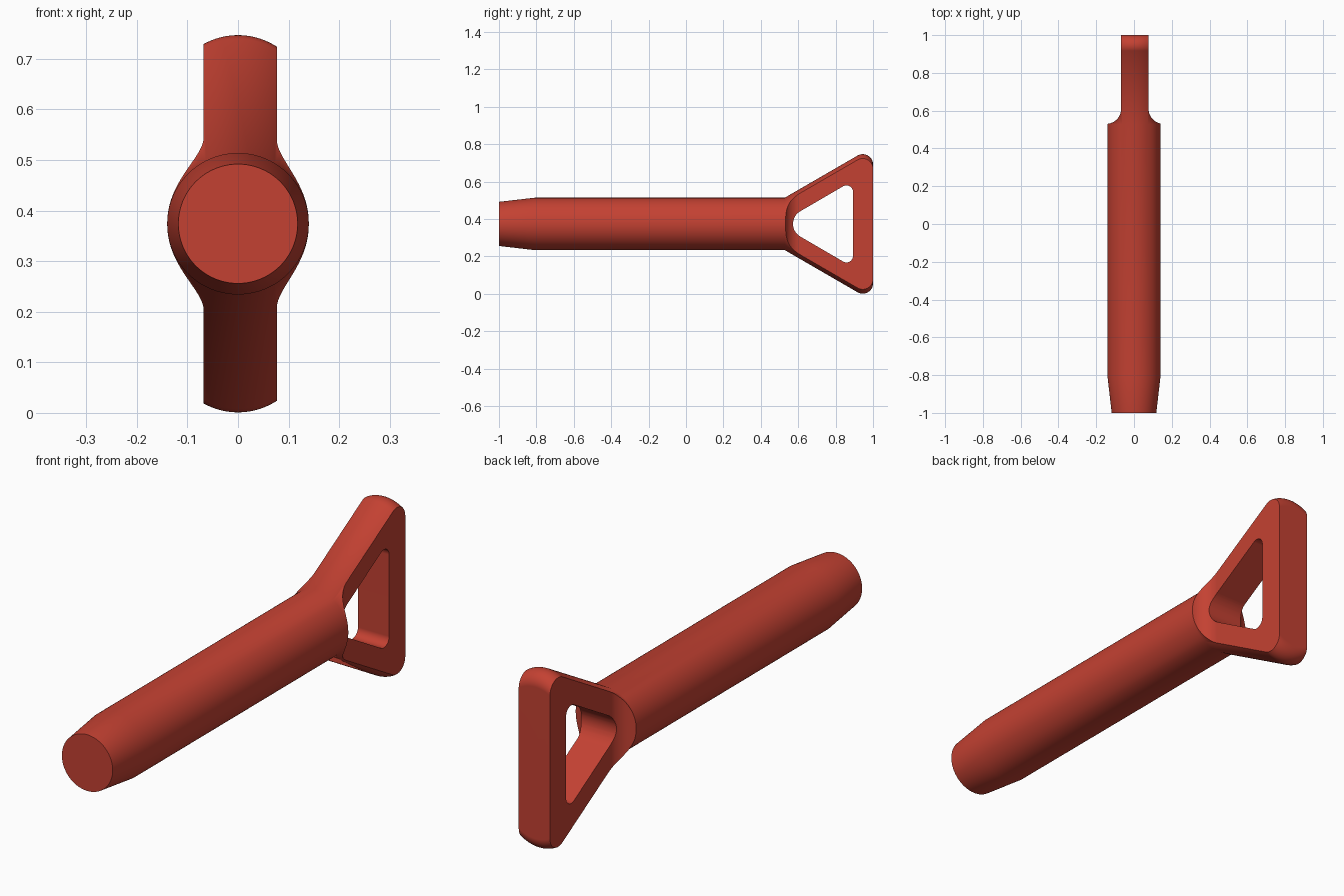
import bpy, bmesh, math
from mathutils import Vector

if "Cube" in bpy.data.objects:
    bpy.data.objects.remove(bpy.data.objects["Cube"])

RED = bpy.data.materials.new("red")
RED.diffuse_color = (0.55, 0.053, 0.032, 1)
RED.use_nodes = True
RED.node_tree.nodes["Principled BSDF"].inputs["Base Color"].default_value = RED.diffuse_color
CZ = 0.374          # height of the shaft axis
R = 0.14            # shaft radius


def make_object(name, bm):
    bmesh.ops.recalc_face_normals(bm, faces=bm.faces)
    mesh = bpy.data.meshes.new(name)
    bm.to_mesh(mesh)
    bm.free()
    ob = bpy.data.objects.new(name, mesh)
    bpy.context.collection.objects.link(ob)
    return ob


def prism(name, points, offset):
    """Extrude a closed outline along an offset."""
    bm = bmesh.new()
    face = bm.faces.new([bm.verts.new(p) for p in points])
    out = bmesh.ops.extrude_face_region(bm, geom=[face])
    verts = [v for v in out["geom"] if isinstance(v, bmesh.types.BMVert)]
    bmesh.ops.translate(bm, verts=verts, vec=Vector(offset))
    return make_object(name, bm)


def arc(cx, cy, r, a0, a1, n):
    return [(cx + r * math.cos(math.radians(a0 + (a1 - a0) * i / n)),
             cy + r * math.sin(math.radians(a0 + (a1 - a0) * i / n))) for i in range(n + 1)]


# Shaft and flared handle: rings (y, radius, half spread) lofted along y
rings = [(-1, 0.118, 0), (-0.81, R, 0), (0.528, R, 0)]
rings += [(y, R, z - CZ - R) for y, z in arc(0.945, 0.692, 0.055, 120, 0, 16)]
HALF = 40
bm = bmesh.new()
loops = []
for y, r, h in rings:
    loop = []
    for side in (0, 1):
        for i in range(HALF + 1):
            a = math.pi * (side + i / HALF)
            z = CZ + r * math.sin(a) + (-h if side else h)
            loop.append(bm.verts.new((r * math.cos(a), y, z)))
    loops.append(loop)
n = len(loops[0])
for a, b in zip(loops, loops[1:]):
    for i in range(n):
        j = (i + 1) % n
        bm.faces.new((a[i], a[j], b[j], b[i]))
bm.faces.new(loops[0])
bm.faces.new(loops[-1])
bmesh.ops.remove_doubles(bm, verts=bm.verts, dist=1e-5)
handle = make_object("shaft_with_handle", bm)

# Side cutters thin the handle, with a fillet where it meets the shaft
cutters = []
F = 0.08
for s, half in ((1, 0.077), (-1, 0.068)):
    outline = [(0.4, 1.2), (0.4, 0.53)] + arc(half + F, 0.61, F, 270, 180, 14) + [(half, 1.2)]
    cutters.append(prism("side_cutter", [(s * x, y, -0.3) for x, y in outline], (0, 0, 1.4)))

# Rounded triangular grip hole
hole = (arc(0.65, CZ, 0.078, 240, 120, 16) + arc(0.858, CZ + 0.171, 0.035, 120, 0, 12)
        + arc(0.858, CZ - 0.171, 0.035, 0, -120, 12))
cutters.append(prism("grip_hole_cutter", [(-0.5, y, z) for y, z in hole], (1, 0, 0)))

for c in cutters:
    mod = handle.modifiers.new("cut", 'BOOLEAN')
    mod.operation = 'DIFFERENCE'
    mod.solver = 'EXACT'
    mod.object = c
    c.hide_render = True

# Bake the cuts and drop the cutters
bpy.context.view_layer.update()
deps = bpy.context.evaluated_depsgraph_get()
baked = bpy.data.meshes.new_from_object(handle.evaluated_get(deps))
handle.modifiers.clear()
handle.data = baked
for c in cutters:
    bpy.data.objects.remove(c)
baked.materials.clear()
baked.materials.append(RED)

# Smooth shading with sharp edges kept
bpy.context.view_layer.objects.active = handle
handle.select_set(True)
bpy.ops.object.shade_smooth_by_angle(angle=math.radians(35))
wn = handle.modifiers.new("even_normals", 'WEIGHTED_NORMAL')
wn.keep_sharp = True
